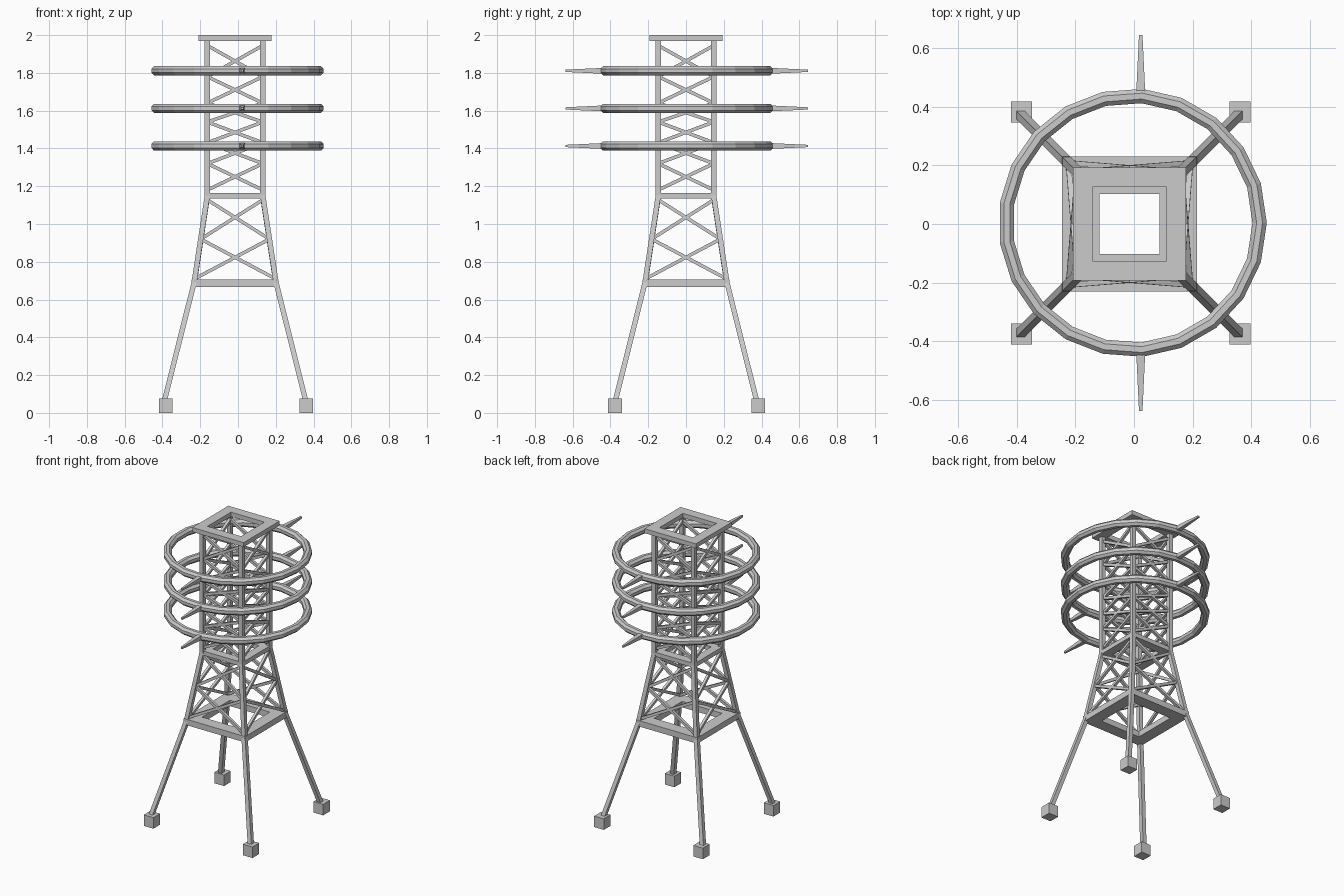
import bpy, bmesh, math
from mathutils import Vector

if "Cube" in bpy.data.objects:
    bpy.data.objects.remove(bpy.data.objects["Cube"])

CX, CY = -0.0155, 0.0          # tower axis
RX, RY = -0.005, 0.004         # ring axis


def make(name, bm):
    bmesh.ops.recalc_face_normals(bm, faces=bm.faces)
    me = bpy.data.meshes.new(name)
    bm.to_mesh(me)
    bm.free()
    ob = bpy.data.objects.new(name, me)
    bpy.context.collection.objects.link(ob)
    return ob


def skin(bm, loops, closed=False):
    """Bridge a list of point loops; cap the ends unless closed."""
    vs = [[bm.verts.new(p) for p in loop] for loop in loops]
    n, m = len(loops[0]), len(loops)
    for i in range(m if closed else m - 1):
        a, b = vs[i], vs[(i + 1) % m]
        for j in range(n):
            k = (j + 1) % n
            bm.faces.new((a[j], a[k], b[k], b[j]))
    if not closed:
        bm.faces.new(vs[0])
        bm.faces.new(vs[-1])


def square(x, y, z, h):
    return [(x + sx * h, y + sy * h, z) for sx, sy in ((-1, -1), (1, -1), (1, 1), (-1, 1))]


def strut(bm, a, b, w):
    """Square bar between two points."""
    a, b = Vector(a), Vector(b)
    d = (b - a).normalized()
    n = Vector((0, 1, 0)) if abs(d.y) < abs(d.x) else Vector((1, 0, 0))
    s = d.cross(n).normalized()
    n = s.cross(d)
    skin(bm, [[p + (s * i + n * j) * w / 2 for i, j in ((-1, -1), (1, -1), (1, 1), (-1, 1))]
              for p in (a, b)])


def frame(name, outer, inner, z0, z1):
    """Square frame with an open middle."""
    bm = bmesh.new()
    skin(bm, [square(CX, CY, z, h) for h, z in
              ((outer, z0), (outer, z1), (inner, z1), (inner, z0))], closed=True)
    make(name, bm)


# post centre distance from the axis at each height
PROFILE = [(0.06, 0.375), (0.69, 0.217), (1.15, 0.147), (1.975, 0.147)]


def half_at(z):
    for (z0, h0), (z1, h1) in zip(PROFILE, PROFILE[1:]):
        if z <= z1:
            return h0 + (h1 - h0) * (z - z0) / (z1 - z0)
    return PROFILE[-1][1]


# four bent corner legs with block feet
for side, sx in (("left", -1), ("right", 1)):
    for end, sy in (("front", -1), ("back", 1)):
        bm = bmesh.new()
        skin(bm, [square(CX + sx * h, CY + sy * h, z, 0.014) for z, h in PROFILE])
        make(f"{end}_{side}_leg", bm)
        bm = bmesh.new()
        fx, fy = -0.011 + sx * 0.3725, 0.003 + sy * 0.379
        skin(bm, [square(fx, fy, z, 0.036) for z in (0, 0.075)])
        make(f"{end}_{side}_foot", bm)

# horizontal frames
frame("lower_frame", 0.231, 0.150, 0.667, 0.707)
frame("middle_frame", 0.160, 0.102, 1.135, 1.164)
frame("top_frame", 0.193, 0.126, 1.97, 2.0)

# cross braces on all four faces
LOWER = [0.71, 0.92, 1.13]
UPPER = [1.18, 1.32, 1.43, 1.54, 1.64, 1.78, 1.945]
for face in range(4):
    ca, sa = round(math.cos(face * math.pi / 2)), round(math.sin(face * math.pi / 2))

    def corner(s, z):
        h = half_at(z)
        x, y = s * h, -(h - 0.005)
        return (CX + ca * x - sa * y, CY + sa * x + ca * y, z)

    bm = bmesh.new()
    for levels in (LOWER, UPPER):
        for z0, z1 in zip(levels, levels[1:]):
            for s in (-1, 1):
                strut(bm, corner(s, z0), corner(-s, z1), 0.018)
    make(("front", "right", "back", "left")[face] + "_braces", bm)

# three rings, each with a tapered spike at front and back
SEG, SIDES, R, r = 21, 8, 0.434, 0.025
for label, z in (("lower", 1.413), ("middle", 1.612), ("upper", 1.811)):
    bm = bmesh.new()
    loops = []
    for i in range(SEG):
        a = 2 * math.pi * i / SEG
        loop = []
        for j in range(SIDES):
            t = 2 * math.pi * (j + 0.5) / SIDES
            d = R + r * 1.06 * math.cos(t)
            loop.append((RX + d * math.cos(a), RY + d * math.sin(a), z + r * 1.06 * math.sin(t)))
        loops.append(loop)
    skin(bm, loops, closed=True)
    make(label + "_ring", bm)
    for end, s in (("front", -1), ("back", 1)):
        bm = bmesh.new()
        skin(bm, [[(0.023 + i * h, RY + s * y, z + j * h)
                   for i, j in ((-1, -1), (1, -1), (1, 1), (-1, 1))]
                  for y, h in ((0.43, 0.016), (0.642, 0.006))])
        make(f"{label}_{end}_spike", bm)
